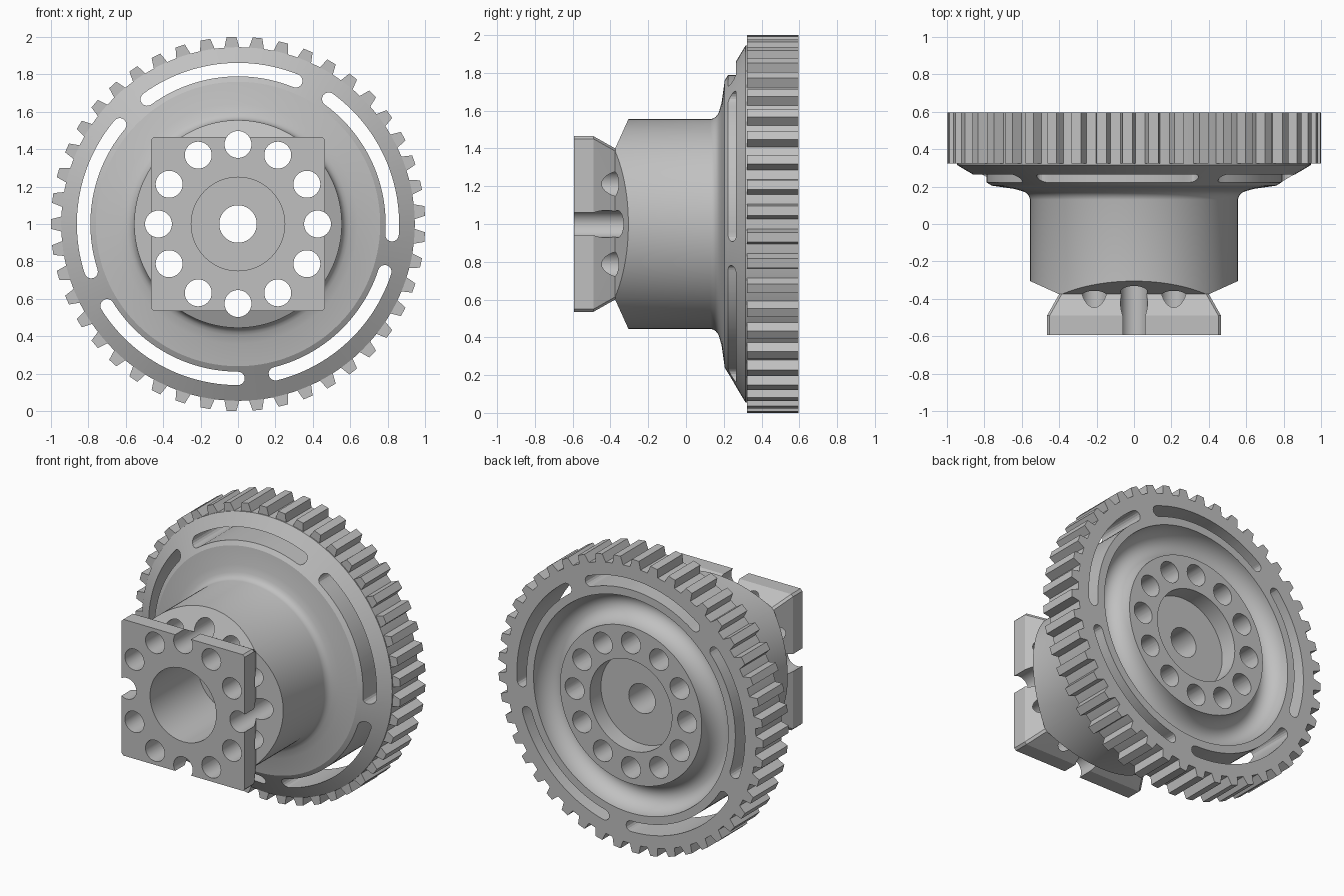
import bpy, bmesh
from math import sin, cos, pi, radians
from mathutils import Vector

if "Cube" in bpy.data.objects:
    bpy.data.objects.remove(bpy.data.objects["Cube"])

COLOUR = (0.53, 0.53, 0.53, 1)
grey = bpy.data.materials.new("machined_grey")
grey.use_nodes = True
grey.diffuse_color = COLOUR
grey.node_tree.nodes["Principled BSDF"].inputs["Base Color"].default_value = COLOUR

CENTRE_Z = 1.0
BACK = 0.595


def finish(name, bm):
    bmesh.ops.recalc_face_normals(bm, faces=bm.faces)
    mesh = bpy.data.meshes.new(name)
    bm.to_mesh(mesh)
    bm.free()
    mesh.materials.append(grey)
    obj = bpy.data.objects.new(name, mesh)
    obj.location.z = CENTRE_Z
    bpy.context.collection.objects.link(obj)
    return obj


def loft(bm, rings):
    """Skin matching closed rings of points and cap both ends."""
    loops = [[bm.verts.new(p) for p in ring] for ring in rings]
    for a, b in zip(loops, loops[1:]):
        for i in range(len(a)):
            j = (i + 1) % len(a)
            bm.faces.new((a[i], a[j], b[j], b[i]))
    bm.faces.new(loops[0])
    bm.faces.new(loops[-1])


def circle(r, y, n, cx=0, cz=0):
    return [(cx + r * cos(2 * pi * i / n), y, cz + r * sin(2 * pi * i / n)) for i in range(n)]


def square(h, y, c=0.014):
    """Square ring of half width h with small cut corners."""
    k = h - c
    return [(x, y, z) for x, z in ((-k, -h), (k, -h), (h, -k), (h, k), (k, h), (-k, h), (-h, k), (-h, -k))]


def prism(bm, outline, y0, y1):
    loft(bm, [[(x, y, z) for x, z in outline] for y in (y0, y1)])


def polar(r, a):
    return Vector((r * cos(a), r * sin(a)))


def boolean(target, tool, operation):
    mod = target.modifiers.new("join", 'BOOLEAN')
    mod.operation, mod.solver, mod.object = operation, 'EXACT', tool
    bpy.context.view_layer.objects.active = target
    bpy.ops.object.modifier_apply(modifier=mod.name)
    bpy.data.objects.remove(tool)


# Wheel and hub: one turned profile of (radius, y), with a rounded groove in the back
profile = [(0.555, -0.375), (0.555, 0.13), (0.559, 0.144), (0.567, 0.157), (0.578, 0.167),
           (0.595, 0.175), (0.64, 0.188), (0.76, 0.205), (0.945, 0.315), (0.945, BACK)]
profile += [(0.635 + 0.1 * cos(pi * i / 20), BACK - 0.13 * sin(pi * i / 20)) for i in range(21)]
profile += [(0.31, BACK), (0.31, 0.475)]
bm = bmesh.new()
loft(bm, [circle(r, y, 120) for r, y in profile])

# Four flat chamfers on the front of the hub
for sx, sz in ((1, 0), (-1, 0), (0, 1), (0, -1)):
    geom = bm.verts[:] + bm.edges[:] + bm.faces[:]
    cut = bmesh.ops.bisect_plane(bm, geom=geom, plane_co=(sx * 0.4, -0.375, sz * 0.4),
                                 plane_no=(sx * 0.07, -0.155, sz * 0.07), clear_outer=True)
    edges = [e for e in cut["geom_cut"] if isinstance(e, bmesh.types.BMEdge)]
    bmesh.ops.holes_fill(bm, edges=edges, sides=0)
wheel = finish("wheel_and_hub", bm)

# Square mounting head, tapering into the hub
bm = bmesh.new()
loft(bm, [square(h, y) for h, y in ((0.465, -0.592), (0.465, -0.49), (0.4, -0.375), (0.35, -0.3))])
boolean(wheel, finish("mounting_head", bm), 'UNION')

# Stepped centre bore, ring of bolt holes and arc slots
bm = bmesh.new()
loft(bm, [circle(r, y, 64) for r, y in ((0.25, -0.8), (0.25, -0.075), (0.1, -0.075), (0.1, 0.8))])
for k in range(12):
    c = polar(0.425, k * pi / 6)
    loft(bm, [circle(0.072, y, 32, c.x, c.y) for y in (-0.8, 0.8)])
R, W, HALF = 0.825, 0.036, radians(29)
for k in range(5):
    mid = radians(97 + 72 * k)
    sweep = [mid - HALF + 2 * HALF * i / 24 for i in range(25)]
    turn = [pi * i / 8 for i in range(1, 8)]
    outline = [polar(R + W, a) for a in sweep]
    outline += [polar(R, sweep[-1]) + polar(W, sweep[-1] + t) for t in turn]
    outline += [polar(R - W, a) for a in reversed(sweep)]
    outline += [polar(R, sweep[0]) + polar(W, sweep[0] + pi + t) for t in turn]
    prism(bm, outline, 0.1, 0.8)
boolean(wheel, finish("hole_cutter", bm), 'DIFFERENCE')

# Gear teeth around the rim
bm = bmesh.new()
TEETH = 45
for k in range(TEETH):
    a = 2 * pi * (k + 0.5) / TEETH
    out, side = polar(1, a), polar(1, a + pi / 2)
    prism(bm, [out * r + side * w for r, w in
               ((0.935, -0.042), (1.0, -0.026), (1.0, 0.026), (0.935, 0.042))], 0.322, BACK)
finish("gear_teeth", bm)

# Smooth round surfaces, keep machined edges crisp
bpy.ops.object.select_all(action='DESELECT')
wheel.select_set(True)
bpy.context.view_layer.objects.active = wheel
bpy.ops.object.shade_smooth_by_angle(angle=radians(20))
